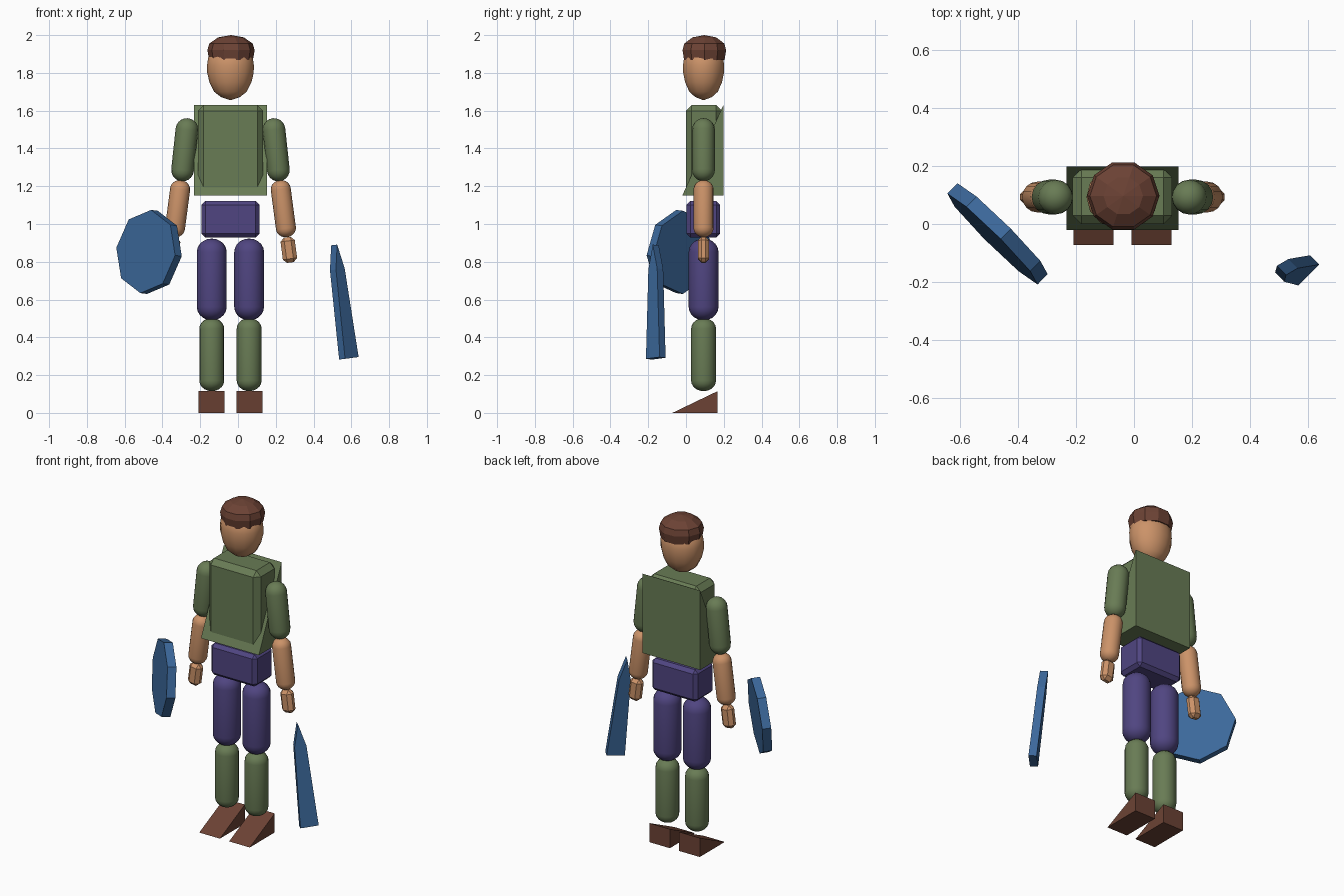
import bpy, bmesh, math
from mathutils import Matrix, Vector

if "Cube" in bpy.data.objects:
    bpy.data.objects.remove(bpy.data.objects["Cube"])

CX, CY = -0.04, 0.093          # centre line of the figure


def material(name, rgb):
    m = bpy.data.materials.new(name)
    m.diffuse_color = (*rgb, 1)
    m.use_nodes = True
    m.node_tree.nodes["Principled BSDF"].inputs["Base Color"].default_value = m.diffuse_color
    return m


GREEN = material("green_cloth", (0.14, 0.20, 0.09))
PURPLE = material("purple_cloth", (0.08, 0.06, 0.22))
SKIN = material("skin", (0.60, 0.29, 0.14))
BROWN = material("brown_leather", (0.15, 0.055, 0.035))
BLUE = material("blue_metal", (0.045, 0.14, 0.33))


def finish(bm, name, mat, matrix=Matrix(), smooth=False):
    bmesh.ops.recalc_face_normals(bm, faces=bm.faces)
    me = bpy.data.meshes.new(name)
    bm.to_mesh(me)
    bm.free()
    me.materials.append(mat)
    for p in me.polygons:
        p.use_smooth = smooth
    ob = bpy.data.objects.new(name, me)
    ob.matrix_world = matrix
    bpy.context.collection.objects.link(ob)
    return ob


def box(name, mat, centre, size, bevel, tilt=0):
    bm = bmesh.new()
    bmesh.ops.create_cube(bm, size=1, matrix=Matrix.Diagonal((*size, 1)))
    bmesh.ops.bevel(bm, geom=bm.edges[:], offset=bevel, segments=1,
                    affect='EDGES', profile=0.5)
    return finish(bm, name, mat, Matrix.Translation(centre) @ Matrix.Rotation(tilt, 4, 'Y'))


def lathe(name, mat, profile, matrix, sides, smooth=True):
    """Spin (radius, height) points around z."""
    bm = bmesh.new()
    vs = [bm.verts.new((r, 0, z)) for r, z in profile]
    edges = [bm.edges.new(e) for e in zip(vs, vs[1:])]
    bmesh.ops.spin(bm, geom=vs + edges, cent=(0, 0, 0), axis=(0, 0, 1),
                   angle=math.tau, steps=sides)
    bmesh.ops.remove_doubles(bm, verts=bm.verts, dist=1e-4)
    return finish(bm, name, mat, matrix, smooth)


def limb(name, mat, top, bottom, r, cap=0.9):
    """Rounded tube between two end points (tips included)."""
    top, bottom = Vector(top), Vector(bottom)
    axis = top - bottom
    length, n = axis.length, 5
    arc = [(r * math.sin(i * math.pi / 2 / n), r * cap * (1 - math.cos(i * math.pi / 2 / n)))
           for i in range(n + 1)]
    profile = arc + [(a, length - z) for a, z in reversed(arc)]
    m = Matrix.Translation(bottom) @ axis.to_track_quat('Z', 'Y').to_matrix().to_4x4()
    return lathe(name, mat, profile, m, 16)


def extrude(name, mat, outline, depth, matrix):
    """Prism from an (x, z) outline, centred on y."""
    bm = bmesh.new()
    f = bm.faces.new([bm.verts.new((x, -depth / 2, z)) for x, z in outline])
    ext = bmesh.ops.extrude_face_region(bm, geom=[f])['geom']
    bmesh.ops.translate(bm, vec=(0, depth, 0),
                        verts=[v for v in ext if isinstance(v, bmesh.types.BMVert)])
    return finish(bm, name, mat, matrix)


def wedge(name, mat, x, width, front, back, z0, z1):
    # profile in (y, z), turned so that the depth runs along x
    m = Matrix.Translation((x, 0, 0)) @ Matrix.Rotation(math.pi / 2, 4, 'Z')
    return extrude(name, mat, [(front, z0), (back, z0), (back, z1)], width, m)


# Head and hair cap
head = [(0, 1.655), (0.05, 1.672), (0.086, 1.70), (0.111, 1.75), (0.123, 1.80),
        (0.124, 1.84), (0.118, 1.88), (0.08, 1.93), (0, 1.95)]
lathe("head", SKIN, head,
      Matrix.Translation((CX, CY, 0)) @ Matrix.Diagonal((1, 0.9, 1, 1)), 14)
hair = [(0, 1.868), (0.116, 1.868), (0.125, 1.92), (0.115, 1.955), (0.068, 1.988), (0, 2.0)]
lathe("hair", BROWN, hair,
      Matrix.Translation((CX + 0.003, CY + 0.004, 0)) @ Matrix.Diagonal((1, 0.97, 1, 1)), 10, False)

# Torso with sloped tunic, and hips
box("torso", GREEN, (CX, 0.095, 1.392), (0.344, 0.19, 0.475), 0.03)
wedge("tunic", GREEN, CX, 0.387, -0.02, 0.198, 1.15, 1.63)
box("hips", PURPLE, (CX, 0.092, 1.025), (0.306, 0.178, 0.193), 0.02)

# Limbs on both sides
for side, s in (("left", 1), ("right", -1)):
    def at(x, z):
        return (CX + s * x, CY, z)
    limb(f"{side}_upper_arm", GREEN, at(0.224, 1.56), at(0.260, 1.226), 0.06, 1)
    limb(f"{side}_forearm", SKIN, at(0.260, 1.232), at(0.300, 0.93), 0.053)
    box(f"{side}_hand", SKIN, at(0.309, 0.863), (0.076, 0.06, 0.135), 0.02, -s * math.radians(7.5))
    limb(f"{side}_thigh", PURPLE, at(0.099, 0.923), at(0.099, 0.49), 0.079, 0.9)
    limb(f"{side}_shin", GREEN, at(0.099, 0.502), at(0.099, 0.115), 0.066, 0.85)
    wedge(f"{side}_foot", BROWN, CX + s * 0.1, 0.138, -0.072, 0.167, 0, 0.115)

# Octagonal shield
octagon = [(0.222 * math.sin(i * math.pi / 4), 0.222 * math.cos(i * math.pi / 4)) for i in range(8)]
extrude("shield", BLUE, octagon, 0.05,
        Matrix.Translation((-0.471, -0.034, 0.852)) @ Matrix.Rotation(math.radians(7.4), 4, 'Y')
        @ Matrix.Rotation(math.radians(-45), 4, 'Z'))

# Tapered blade, point up
blade = [(-0.051, 0), (0.051, 0), (0.033, 0.475), (0, 0.605), (-0.033, 0.475)]
extrude("blade", BLUE, blade, 0.045,
        Matrix.Translation((0.587, -0.16, 0.289)) @ Matrix.Rotation(math.radians(-7.4), 4, 'Y')
        @ Matrix.Rotation(math.radians(45), 4, 'Z'))
